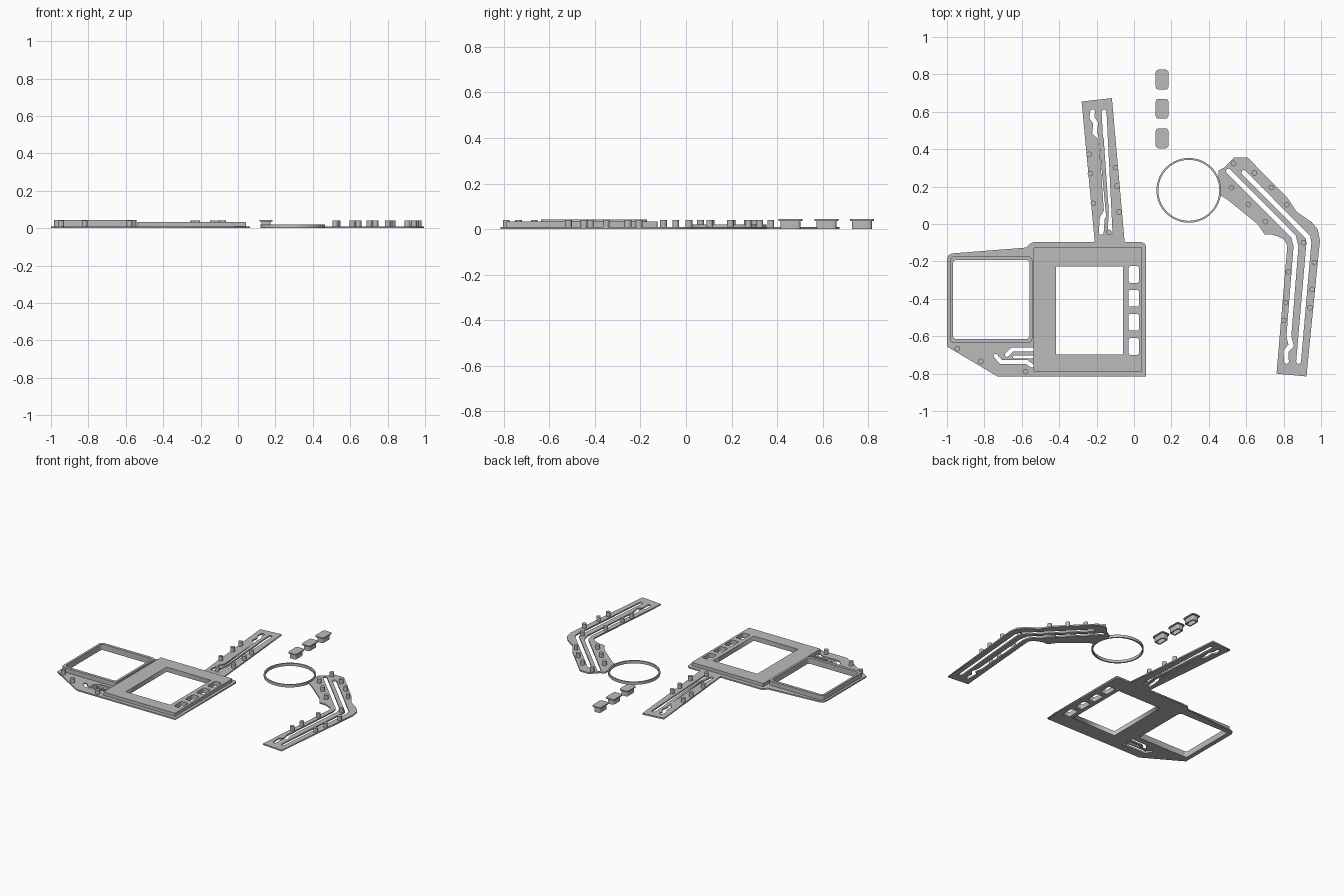
import bpy, math
from mathutils import Vector

grey = bpy.data.materials.new("plain grey")
grey.diffuse_color = (0.5, 0.5, 0.5, 1)


def plate(name, loops, z0, z1):
    """Flat part: first loop is the outline, the others are holes."""
    cu = bpy.data.curves.new(name, 'CURVE')
    cu.dimensions = '2D'
    cu.fill_mode = 'BOTH'
    cu.extrude = (z1 - z0) / 2
    for loop in loops:
        sp = cu.splines.new('POLY')
        sp.points.add(len(loop) - 1)
        for p, (x, y) in zip(sp.points, loop):
            p.co = (x, y, 0, 1)
        sp.use_cyclic_u = True
    ob = bpy.data.objects.new(name, cu)
    bpy.context.collection.objects.link(ob)
    ob.location.z = (z0 + z1) / 2
    bpy.ops.object.select_all(action='DESELECT')
    bpy.context.view_layer.objects.active = ob
    ob.select_set(True)
    bpy.ops.object.convert(target='MESH')
    ob = bpy.context.object
    ob.data.materials.clear()
    ob.data.materials.append(grey)
    return ob


def smooth(ob):
    bpy.context.view_layer.objects.active = ob
    ob.select_set(True)
    bpy.ops.object.shade_smooth_by_angle(angle=math.radians(35))


def circle(x, y, r, n=24):
    return [(x + r * math.cos(2 * math.pi * i / n), y + r * math.sin(2 * math.pi * i / n))
            for i in range(n)]


def rounded(x0, x1, y0, y1, r=0.012, n=4):
    pts = []
    for cx, cy, a in ((x1 - r, y1 - r, 0), (x0 + r, y1 - r, 90), (x0 + r, y0 + r, 180), (x1 - r, y0 + r, 270)):
        for i in range(n + 1):
            t = math.radians(a + 90 * i / n)
            pts.append((cx + r * math.cos(t), cy + r * math.sin(t)))
    return pts


def slot(path, w, n=6):
    """Outline of a constant-width groove with round ends along a path."""
    P = [Vector(p) for p in path]
    D = [(b - a).normalized() for a, b in zip(P, P[1:])]
    left, right = [], []
    for i, p in enumerate(P):
        d0, d1 = D[max(i - 1, 0)], D[min(i, len(D) - 1)]
        t = (d0 + d1).normalized()
        nrm = Vector((-t.y, t.x)) * (w / 2 / max(t.dot(d1), 0.5))
        left.append(p + nrm)
        right.append(p - nrm)

    def cap(c, d):
        a = math.atan2(d.y, d.x) + math.pi / 2
        return [c + Vector((math.cos(a - math.pi * k / n), math.sin(a - math.pi * k / n))) * w / 2
                for k in range(1, n)]
    pts = left + cap(P[-1], D[-1]) + right[::-1] + cap(P[0], -D[0])
    return [(p.x, p.y) for p in pts]


def posts(name, places):
    for i, (x, y) in enumerate(places):
        smooth(plate(f"{name}_{i + 1}", [circle(x, y, 0.015, 16)], 0.01, 0.041))


BASE = 0.01

# Main base plate with its openings
frame_hole = rounded(-0.968, -0.559, -0.615, -0.192, 0.018)
window = [(-0.417, -0.698), (-0.059, -0.698), (-0.059, -0.228), (-0.417, -0.228)]
keys = [rounded(-0.029, 0.027, y - 0.045, y + 0.045) for y in (-0.27, -0.397, -0.525, -0.655)]
grooves = [slot([(-0.68, -0.7), (-0.65, -0.671), (-0.545, -0.671)], 0.022),
           slot([(-0.64, -0.71), (-0.545, -0.71)], 0.016),
           slot([(-0.74, -0.705), (-0.712, -0.737), (-0.575, -0.737), (-0.547, -0.757)], 0.022)]
outline = [(-1, -0.655), (-0.73, -0.815), (0.064, -0.815), (0.064, -0.12), (0.058, -0.105), (0.043, -0.097),
           (-0.54, -0.097), (-0.555, -0.105), (-0.575, -0.126), (-0.97, -0.157), (-0.992, -0.167), (-1, -0.19)]
plate("base_plate", [outline, frame_hole, window] + keys + grooves, 0, BASE)

# Raised panel, a lower step and a slightly smaller top
plate("panel_body", [rounded(-0.536, 0.043, -0.788, -0.126, 0.004), window] + keys, BASE, 0.034)

# Tall thin rim around the left opening
plate("side_frame", [rounded(-0.984, -0.543, -0.636, -0.172, 0.025), frame_hole], BASE, 0.043)
posts("corner_post", [(-0.944, -0.666), (-0.82, -0.735), (-0.58, -0.789)])

# Straight arm
plate("straight_arm", [
    [(-0.21, -0.097), (-0.05, -0.097), (-0.118, 0.673), (-0.28, 0.655)],
    slot([(-0.222, 0.6), (-0.225, 0.57), (-0.205, 0.54), (-0.21, 0.49), (-0.175, 0.455), (-0.148, 0.07),
          (-0.17, 0.03), (-0.175, -0.045)], 0.026),
    slot([(-0.16, 0.6), (-0.128, -0.045)], 0.026)], 0, BASE)
posts("arm_post", [(-0.24, 0.372), (-0.233, 0.27), (-0.217, 0.11), (-0.099, 0.302), (-0.091, 0.203),
                   (-0.08, 0.064), (-0.134, -0.045)])

# Bent arm with two parallel grooves
plate("bent_arm", [
    [(0.452, 0.248), (0.452, 0.286), (0.485, 0.303), (0.535, 0.356), (0.607, 0.356), (0.82, 0.14), (0.87, 0.065),
     (0.95, 0.01), (0.983, -0.03), (0.994, -0.09), (0.922, -0.815), (0.762, -0.80), (0.82, -0.115),
     (0.805, -0.085), (0.765, -0.065), (0.74, -0.057), (0.7, -0.057), (0.66, 0.0), (0.5, 0.13), (0.46, 0.155),
     (0.462, 0.2)],
    slot([(0.505, 0.283), (0.853, -0.067), (0.866, -0.12), (0.828, -0.6), (0.84, -0.65), (0.812, -0.68),
          (0.815, -0.735)], 0.026),
    slot([(0.587, 0.275), (0.93, -0.07), (0.935, -0.1), (0.88, -0.735)], 0.026)], 0, BASE)
posts("bent_post", [(0.532, 0.324), (0.644, 0.273), (0.521, 0.195), (0.735, 0.195), (0.612, 0.104),
                    (0.816, 0.104), (0.703, 0.013), (0.906, -0.099), (0.965, -0.206), (0.826, -0.254),
                    (0.952, -0.35), (0.81, -0.42), (0.941, -0.447), (0.8, -0.516)])

# Thin ring
smooth(plate("ring", [circle(0.293, 0.18, 0.173, 64), circle(0.293, 0.18, 0.163, 64)], 0, 0.02))

# Three loose keys: hollow body under a wider cap
for i, y in enumerate((0.772, 0.616, 0.458)):
    plate(f"key_cap_{i + 1}", [rounded(0.116, 0.184, y - 0.053, y + 0.053, 0.015)], 0.036, 0.044)
    plate(f"key_body_{i + 1}", [rounded(0.125, 0.175, y - 0.044, y + 0.044, 0.012),
                                rounded(0.134, 0.166, y - 0.035, y + 0.035, 0.008)], 0, 0.036)
